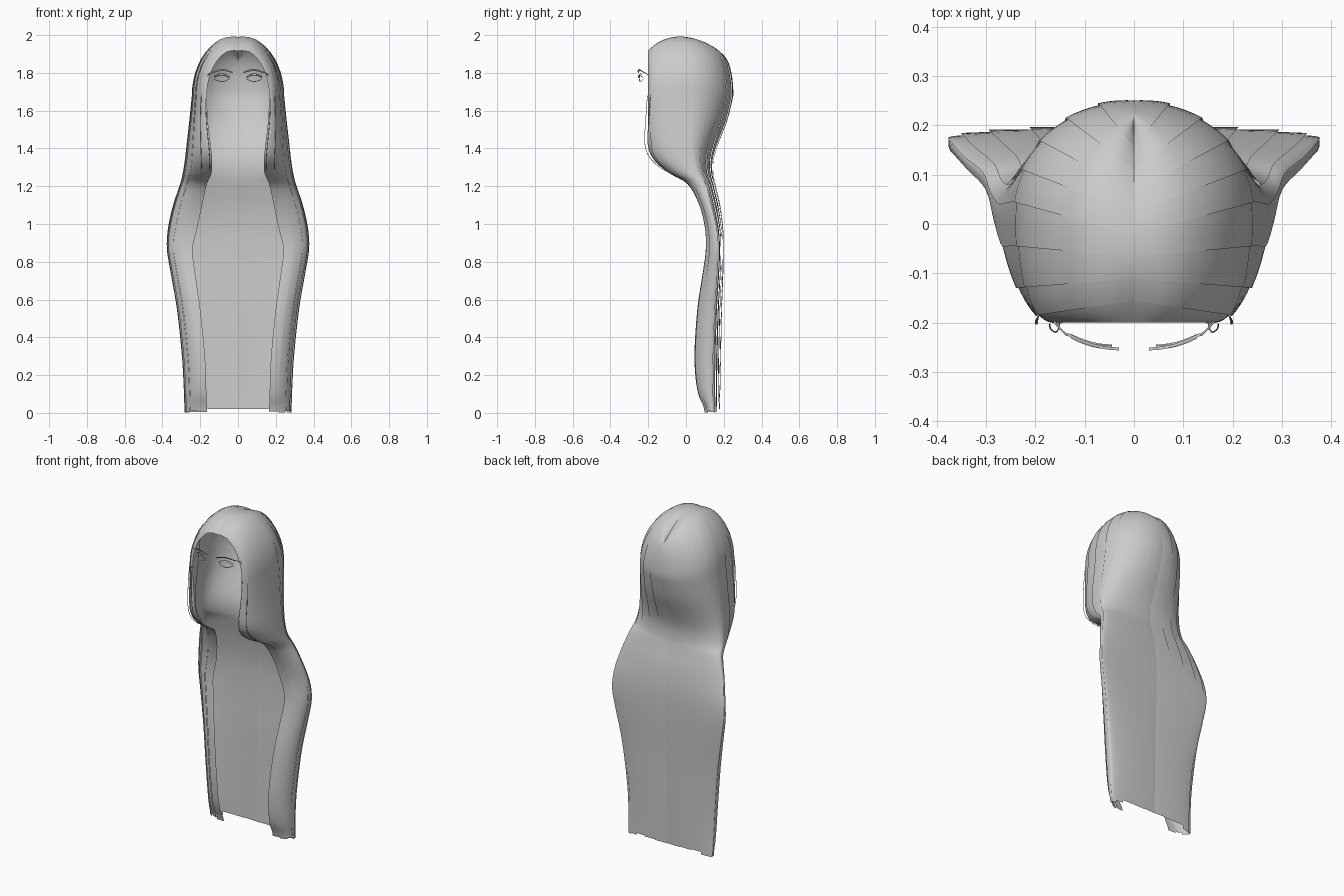
import bpy, bmesh, math, random
from mathutils import Vector

random.seed(4)
if "Cube" in bpy.data.objects:
    bpy.data.objects.remove(bpy.data.objects["Cube"])

grey = bpy.data.materials.new("soft_grey")
grey.use_nodes = True
grey.diffuse_color = (0.6, 0.6, 0.6, 1)
grey.node_tree.nodes["Principled BSDF"].inputs["Base Color"].default_value = (0.6, 0.6, 0.6, 1)

# Hair sections: height, front edge x, front edge y, half width, y at widest, back y
ROWS = [
    (1.68, .165, -.20, .240, .03, .250),
    (1.55, .160, -.20, .253, .03, .218),
    (1.42, .145, -.20, .268, .03, .168),
    (1.34, .138, -.17, .277, .04, .145),
    (1.27, .140, -.09, .288, .06, .143),
    (1.21, .165, .01, .303, .10, .153),
    (1.10, .190, .07, .340, .13, .178),
    (0.98, .215, .10, .367, .16, .193),
    (0.87, .240, .105, .374, .17, .196),
    (0.75, .228, .09, .355, .165, .194),
    (0.55, .200, .06, .320, .15, .187),
    (0.30, .175, .045, .293, .14, .182),
    (0.12, .168, .06, .283, .14, .178),
    (0.02, .165, .10, .280, .145, .175),
]
SPLIT = 0.42      # share of the section in front of the widest point
STRIPS = 9
STEPS = 4


def row_at(t):
    """Smoothly interpolated section, t from 0 to 1."""
    f = t * (len(ROWS) - 1)
    i = min(int(f), len(ROWS) - 2)
    w = f - i
    a, b, c, d = (ROWS[max(0, min(len(ROWS) - 1, i + k))] for k in (-1, 0, 1, 2))
    return [q + .5 * w * (r - p + w * (2 * p - 5 * q + 4 * r - s + w * (3 * (q - r) + s - p)))
            for p, q, r, s in zip(a, b, c, d)]


def section_point(u, t, lift=0):
    z, xi, yf, wide, yw, yb = row_at(t)
    if u < SPLIT:
        a = (1 - u / SPLIT) * math.pi / 2
        x, y = xi + (wide - xi) * math.cos(a), yw + (yf - yw) * math.sin(a)
        out = Vector((math.cos(a), -math.sin(a), 0))
    else:
        a = (u - SPLIT) / (1 - SPLIT) * math.pi / 2
        x, y = wide * math.cos(a), yw + (yb - yw) * math.sin(a)
        out = Vector((math.cos(a) * (yb - yw), math.sin(a) * wide, 0)).normalized()
    if u < 1:
        return Vector((x, y, z)) + out * lift
    return Vector((0, y + lift, z))


def dome_point(u, t, lift=0):
    """Arc from the parting line down to the first section."""
    y0 = -.2 + .4 * u
    d = y0 + .04
    z0 = 2.003 - (.075 * (d / .16) ** 2 if d < 0 else .12 * (d / .24) ** 2)
    end = section_point(u, 0, lift)
    a = t * math.pi / 2
    z = end.z + (z0 - end.z) * math.cos(a) - .012 * max(0, 1 - 4 * t)
    return Vector((end.x * math.sin(a), y0 + (end.y - y0) * math.sin(a), z))


def strand(u, lift, tip=0):
    pts = [dome_point(u, i / 12, lift) for i in range(12)]
    pts += [section_point(u, i / 52, lift) for i in range(53)]
    pts[-1].z += tip
    return pts


def sheet(name, columns):
    """Surface through neighbouring columns of points."""
    bm = bmesh.new()
    grid = [[bm.verts.new(p) for p in col] for col in columns]
    for a, b in zip(grid, grid[1:]):
        for i in range(len(a) - 1):
            bm.faces.new((a[i], a[i + 1], b[i + 1], b[i]))
    return finish(name, bm)


def finish(name, bm):
    bmesh.ops.recalc_face_normals(bm, faces=bm.faces)
    mesh = bpy.data.meshes.new(name)
    bm.to_mesh(mesh)
    bm.free()
    mesh.materials.append(grey)
    mesh.shade_smooth()
    obj = bpy.data.objects.new(name, mesh)
    bpy.context.collection.objects.link(obj)
    return obj


def mirrored(pts, side):
    return [Vector((p.x * side, p.y, p.z)) for p in pts]


def tube(name, pts, radius):
    curve = bpy.data.curves.new(name, "CURVE")
    curve.dimensions = "3D"
    curve.bevel_depth = radius
    curve.bevel_resolution = 1
    spline = curve.splines.new("POLY")
    spline.points.add(len(pts) - 1)
    for point, p in zip(spline.points, pts):
        point.co = (*p, 1)
    curve.materials.append(grey)
    bpy.context.collection.objects.link(bpy.data.objects.new(name, curve))


def arc(x0, x1, z0, rise, y0, bend, n=10):
    """Bowed line across the face, curving back toward the temple."""
    return [Vector((x0 + (x1 - x0) * i / n, y0 + bend * (i / n) ** 2,
                    z0 + rise * math.sin(math.pi * i / n))) for i in range(n + 1)]


for side, label in ((1, "left"), (-1, "right")):
    # Overlapping hair strips, each slightly raised along its front edge
    for k in range(STRIPS):
        tip = random.uniform(-.02, .006)
        cols = []
        for j in range(STEPS + 1):
            f = j / STEPS
            u = min(1, (k + f * 1.08) / STRIPS)
            lift = .005 * (1 - f) if k else 0
            cols.append(mirrored(strand(u, lift, tip), side))
        sheet(f"{label}_hair_strip_{k + 1}", cols)

    # Loose strands by the face opening
    for n, u in enumerate((.02, .1)):
        wisp = [section_point(u, i / 60, .004 + .014 * math.sin(math.pi * i / 18))
                for i in range(19)]
        tube(f"{label}_wisp_{n + 1}", mirrored(wisp, side), .0015)

    # Eyebrow: a thin ribbon with a tail running to the temple
    upper = arc(.03, .135, 1.806, .014, -.256, .03)
    lower = arc(.03, .135, 1.798, .012, -.250, .03)
    sheet(f"{label}_eyebrow", [mirrored(upper, side), mirrored(lower, side)])
    tail = [upper[-1], Vector((.15, -.212, 1.798)), Vector((.162, -.198, 1.785))]
    tube(f"{label}_eyebrow_tail", mirrored(tail, side), .002)

    # Eyelids and lashes
    for name, z, rise, out in (("upper_lash", 1.772, .014, -.010),
                               ("lower_lash", 1.770, -.014, -.005),
                               ("eyelid_crease", 1.778, .016, -.003)):
        base = arc(.045, .128, z, rise, -.244, .022)
        edge = [p + Vector((0, out, .004 if rise > 0 else -.004)) for p in base]
        sheet(f"{label}_{name}", [mirrored(base, side), mirrored(edge, side)])
